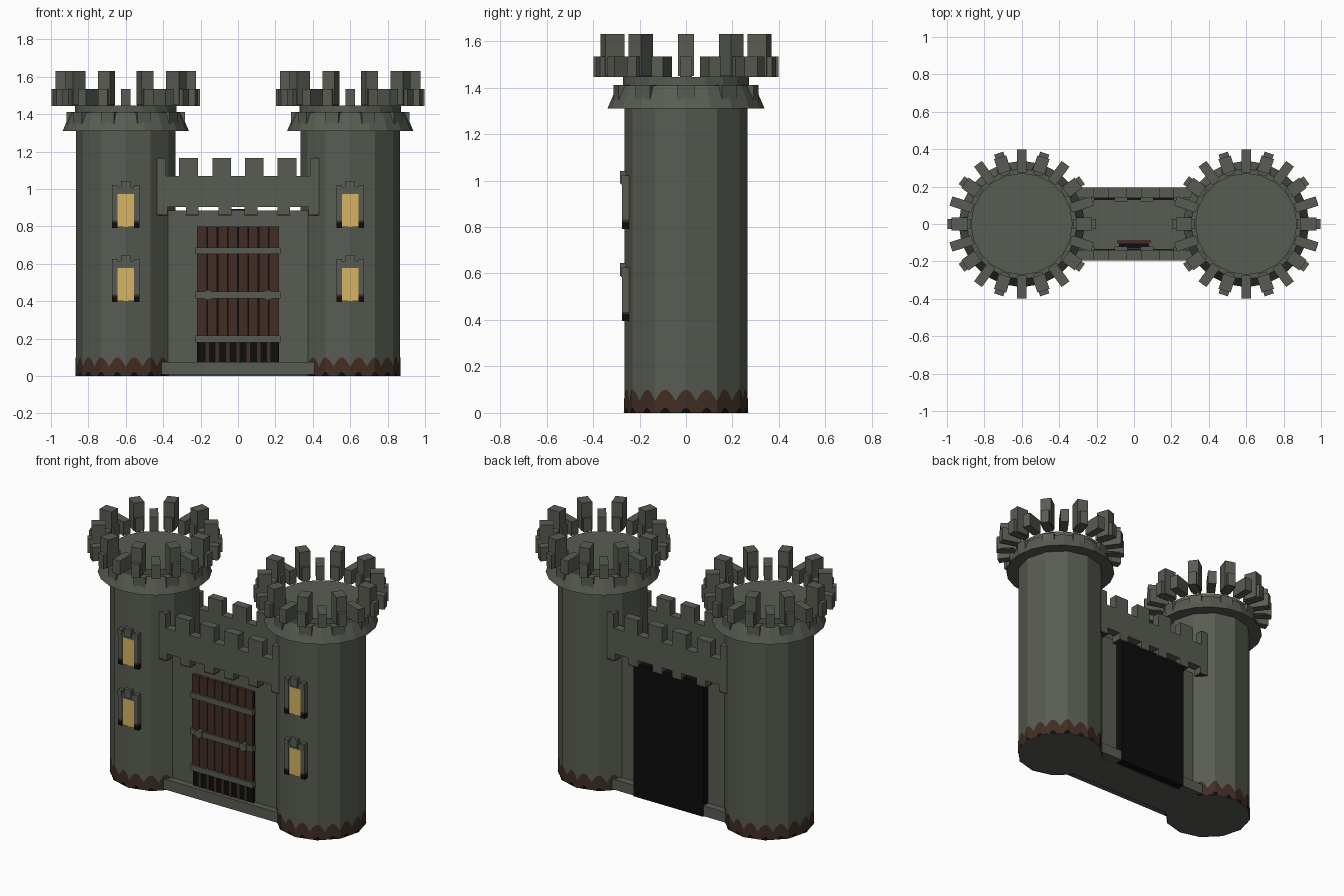
import bpy, bmesh, math
from mathutils import Matrix, Vector

if "Cube" in bpy.data.objects:
    bpy.data.objects.remove(bpy.data.objects["Cube"])


def mat(name, r, g, b):
    m = bpy.data.materials.new(name)
    m.diffuse_color = (r, g, b, 1)
    m.use_nodes = True
    m.node_tree.nodes["Principled BSDF"].inputs["Base Color"].default_value = m.diffuse_color
    return m


STONE = mat("grey_stone", 0.098, 0.107, 0.084)
BROWN = mat("dark_brown", 0.054, 0.027, 0.018)
BLACK = mat("near_black", 0.004, 0.004, 0.004)
GLOW = mat("window_yellow", 0.68, 0.45, 0.13)


def finish(name, bm, *mats):
    bmesh.ops.recalc_face_normals(bm, faces=bm.faces)
    me = bpy.data.meshes.new(name)
    bm.to_mesh(me)
    bm.free()
    for m in mats:
        me.materials.append(m)
    ob = bpy.data.objects.new(name, me)
    bpy.context.collection.objects.link(ob)
    return ob


def add_box(bm, x0, x1, y0, y1, z0, z1, xf=Matrix()):
    size = Matrix.Diagonal((x1 - x0, y1 - y0, z1 - z0, 1))
    mid = Matrix.Translation(((x0 + x1) / 2, (y0 + y1) / 2, (z0 + z1) / 2))
    bmesh.ops.create_cube(bm, size=1, matrix=xf @ mid @ size)


def boxes(name, m, items):
    bm = bmesh.new()
    for b in items:
        add_box(bm, *b)
    return finish(name, bm, m)


def drum(name, m, cx, n, r0, r1, z0, z1):
    bm = bmesh.new()
    bmesh.ops.create_cone(bm, cap_ends=True, segments=n, radius1=r0, radius2=r1, depth=z1 - z0,
                          matrix=Matrix.Translation((cx, 0, (z0 + z1) / 2)))
    return finish(name, bm, m)


def ring(name, m, cx, n, r0, r1, w, z0, z1):
    # radial blocks around a tower axis
    bm = bmesh.new()
    for i in range(n):
        xf = Matrix.Translation((cx, 0, 0)) @ Matrix.Rotation(2 * math.pi * i / n, 4, 'Z')
        add_box(bm, r0, r1, -w / 2, w / 2, z0, z1, xf)
    return finish(name, bm, m)


def stain(name, m, cx, r, height):
    # wavy painted strip wrapped around the twelve-sided tower foot
    bm = bmesh.new()
    sub, n = 12, 12
    rows = []
    for i in range(n * sub):
        k, t = divmod(i, sub)
        a, b = [Vector((r * math.cos(q * math.tau / n), r * math.sin(q * math.tau / n), 0)) for q in (k, k + 1)]
        p = a.lerp(b, t / sub) + Vector((cx, 0, 0))
        h = height(math.tau * i / (n * sub))
        rows.append((bm.verts.new(p), bm.verts.new(p + Vector((0, 0, h)))))
    for (a, b), (c, d) in zip(rows, rows[1:] + rows[:1]):
        bm.faces.new((a, c, d, b))
    return finish(name, bm, m)


R = 0.265
for side, cx in (("left", -0.6), ("right", 0.6)):
    # tower body, flared collar and battlements
    drum(side + "_tower", STONE, cx, 12, R, R, 0, 1.445)
    drum(side + "_tower_floor", STONE, cx, 20, 0.272, 0.272, 1.41, 1.446)
    drum(side + "_collar", STONE, cx, 20, 0.338, 0.295, 1.31, 1.41)
    ring(side + "_collar_corbels", STONE, cx, 10, 0.25, 0.317, 0.075, 1.33, 1.412)
    ring(side + "_lower_battlements", STONE, cx, 20, 0.275, 0.398, 0.052, 1.445, 1.535)
    ring(side + "_upper_merlons", STONE, cx, 10, 0.29, 0.375, 0.068, 1.45, 1.63)
    # painted dirt at the foot
    stain(side + "_foot_dirt", BROWN, cx, R + 0.0025,
          lambda a: 0.05 + 0.05 * abs(math.cos(9 * a)))
    stain(side + "_foot_dark_spots", BLACK, cx, R + 0.004,
          lambda a: 0.001 + 0.022 * max(0, math.cos(18 * a)))

    # windows
    for level, z in (("lower", 0.40), ("upper", 0.797)):
        nm = f"{side}_{level}_window_"
        boxes(nm + "pane", GLOW, [(cx - 0.048, cx + 0.048, -0.270, -0.22, z, z + 0.18)])
        frame, dark, soil = [], [], []
        for s in (-1, 1):
            a, b = sorted((cx + s * 0.044, cx + s * 0.073))
            frame.append((a, b, -0.276, -0.22, z + 0.035, z + 0.19))
            frame.append((a, b, -0.279, -0.22, z + 0.185, z + 0.225))
            soil.append((a, b, -0.276, -0.22, z + 0.025, z + 0.035))
            dark.append((a, b, -0.276, -0.22, z - 0.005, z + 0.025))
        frame.append((cx - 0.06, cx + 0.06, -0.276, -0.22, z + 0.177, z + 0.215))
        frame.append((cx - 0.025, cx + 0.025, -0.284, -0.22, z + 0.19, z + 0.245))
        boxes(nm + "frame", STONE, frame)
        boxes(nm + "soil", BROWN, soil)
        boxes(nm + "dark_feet", BLACK, dark)

# gate wall between the towers, with foot step
boxes("gate_wall", STONE, [(-0.385, 0.385, -0.137, 0.13, 0, 0.885)])
boxes("gate_step", STONE, [(-0.41, 0.41, -0.18, 0.178, 0.008, 0.075)])
boxes("gate_back_opening", BLACK, [(-0.25, 0.25, 0.1, 0.182, 0.005, 0.875)])
boxes("walkway_stain", BROWN, [(-0.09, 0.09, -0.105, -0.085, 0.884, 0.892)])
boxes("walkway_hole", BLACK, [(-0.08, 0.08, -0.13, -0.105, 0.884, 0.891)])

# parapets with merlons and corbels, front and back
for nm, y0, y1 in (("front", -0.195, -0.14), ("back", 0.14, 0.195)):
    wall = [(-0.44, 0.44, y0, y1, 0.905, 1.07)]
    wall += [(x - 0.05, x + 0.05, y0, y1, 1.07, 1.165) for x in (-0.265, -0.087, 0.087, 0.262)]
    wall += [(-0.44, -0.385, y0, y1, 1.07, 1.165), (0.385, 0.44, y0, y1, 1.07, 1.165)]
    boxes(nm + "_parapet", STONE, wall)
    c0, c1 = min(y0, 0.12), max(y1, -0.12)
    xs = (-0.41, -0.245, -0.07, 0.07, 0.245, 0.41)
    boxes(nm + "_corbels", STONE, [(x - 0.034, x + 0.034, c0, c1, 0.866, 0.91) for x in xs])
    boxes(nm + "_corbel_soil", BROWN, [(x - 0.034, x + 0.034, c0, c1, 0.858, 0.866) for x in xs])

# door: dark backing, planks, lower bars, straps and studs
boxes("door_backing", BLACK, [(-0.219, 0.219, -0.152, -0.12, 0.075, 0.797)])
pw = 0.44 / 8
boxes("door_planks", BROWN,
      [(-0.22 + i * pw + 0.002, -0.22 + (i + 1) * pw - 0.002, -0.162, -0.14, 0.18, 0.80) for i in range(8)])
boxes("door_lower_bars", BROWN,
      [(-0.22 + i * pw - 0.009, -0.22 + i * pw + 0.009, -0.157, -0.14, 0.075, 0.18) for i in range(1, 8)])
boxes("door_straps", STONE,
      [(-0.226, 0.226, -0.174, -0.14, z - 0.018, z + 0.018) for z in (0.198, 0.433, 0.67)])
bm = bmesh.new()
for x in (-0.16, 0.16):
    bmesh.ops.create_cone(bm, cap_ends=True, segments=8, radius1=0.028, radius2=0.028, depth=0.03,
                          matrix=Matrix.Translation((x, -0.167, 0.433)) @ Matrix.Rotation(math.pi / 2, 4, 'X'))
finish("door_studs", bm, STONE)
